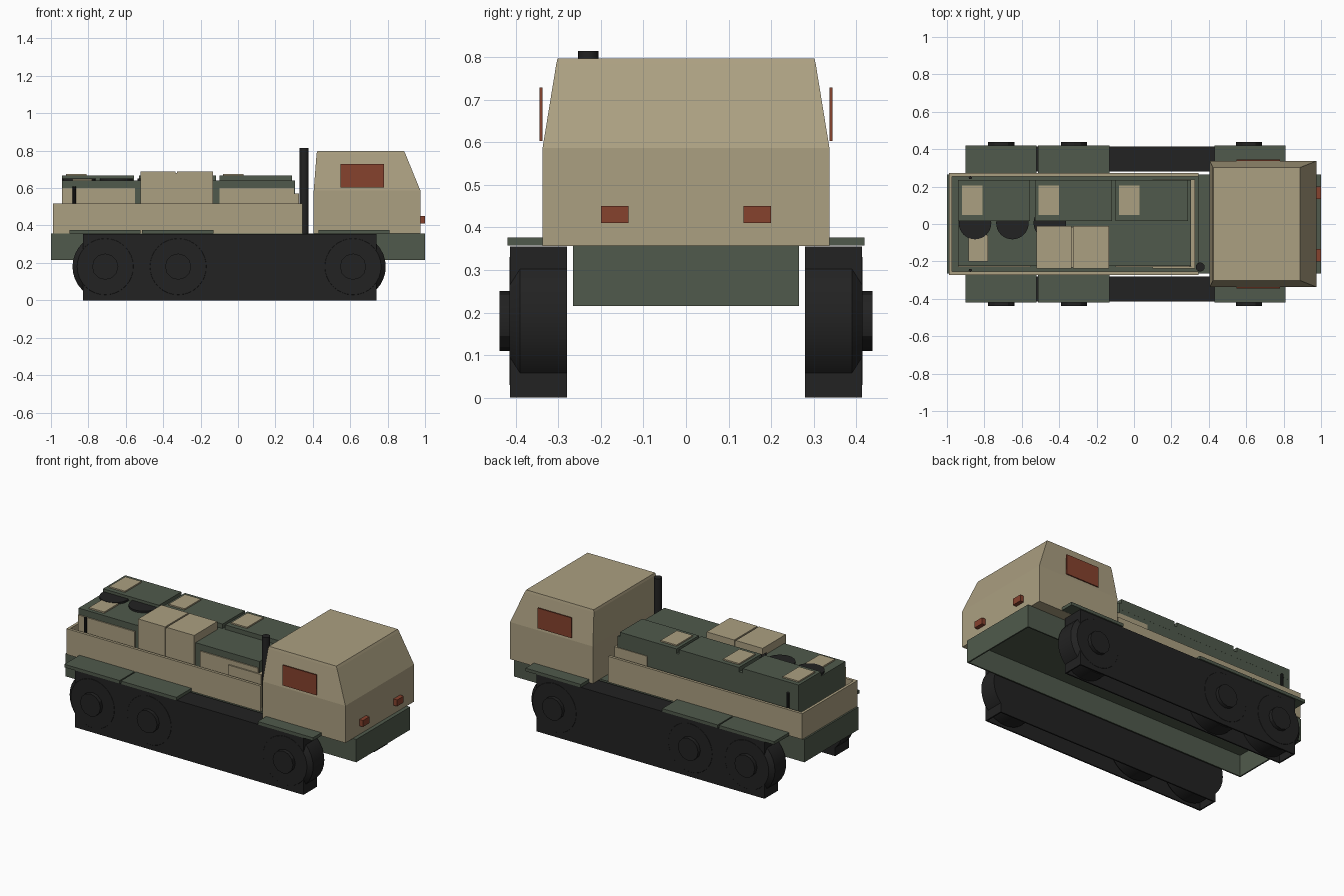
import bpy, bmesh, math
from mathutils import Matrix, Vector

cube = bpy.data.objects.get("Cube")
if cube:
    bpy.data.objects.remove(cube, do_unlink=True)


def material(name, rgb):
    m = bpy.data.materials.new(name)
    m.use_nodes = True
    m.diffuse_color = (*rgb, 1)
    bsdf = m.node_tree.nodes["Principled BSDF"]
    bsdf.inputs["Base Color"].default_value = (*rgb, 1)
    bsdf.inputs["Roughness"].default_value = 0.8
    return m


TAN = material("sand_tan", (0.41, 0.35, 0.22))
GREEN = material("dark_green", (0.08, 0.102, 0.072))
BLACK = material("soft_black", (0.016, 0.016, 0.016))
RED = material("rust_red", (0.24, 0.054, 0.027))


def finish(name, bm, mat):
    bmesh.ops.recalc_face_normals(bm, faces=bm.faces)
    mesh = bpy.data.meshes.new(name)
    bm.to_mesh(mesh)
    bm.free()
    mesh.materials.append(mat)
    ob = bpy.data.objects.new(name, mesh)
    bpy.context.collection.objects.link(ob)
    return ob


def box(name, mat, x, y, z, hollow=None):
    """Box from ranges; hollow is the z direction of the face left open."""
    bm = bmesh.new()
    bmesh.ops.create_cube(bm, size=1)
    for v in bm.verts:
        v.co = Vector((r[0] if c < 0 else r[1]) for c, r in zip(v.co, (x, y, z)))
    ob_open = []
    if hollow:
        bm.normal_update()
        ob_open = [f for f in bm.faces if f.normal.z * hollow > 0.9]
    ob = finish(name, bm, mat)
    if ob_open:
        # reopen the finished box on the chosen side and give the walls thickness
        bm = bmesh.new()
        bm.from_mesh(ob.data)
        bm.normal_update()
        cut = [f for f in bm.faces if f.normal.z * hollow > 0.9]
        bmesh.ops.delete(bm, geom=cut, context="FACES_ONLY")
        bm.to_mesh(ob.data)
        bm.free()
        wall = ob.modifiers.new("walls", "SOLIDIFY")
        wall.thickness = 0.012
        wall.offset = -1
    return ob


def turned(name, mat, profile, centre, axis="Z", sides=32):
    """Closed round part from (radius, height) rings along an axis."""
    bm = bmesh.new()
    rings = []
    for r, h in profile:
        angles = [2 * math.pi * i / sides for i in range(sides)]
        rings.append([bm.verts.new((r * math.cos(a), r * math.sin(a), h)) for a in angles])
    for a, b in zip(rings, rings[1:]):
        for i in range(sides):
            j = (i + 1) % sides
            bm.faces.new((a[i], a[j], b[j], b[i]))
    bm.faces.new(rings[0])
    bm.faces.new(rings[-1])
    turn = {"Z": 0, "+Y": -math.pi / 2, "-Y": math.pi / 2}[axis]
    bm.transform(Matrix.Translation(centre) @ Matrix.Rotation(turn, 4, "X"))
    ob = finish(name, bm, mat)
    bpy.ops.object.select_all(action="DESELECT")
    bpy.context.view_layer.objects.active = ob
    ob.select_set(True)
    bpy.ops.object.shade_smooth_by_angle(angle=math.radians(30))
    return ob


def span(side, a, b):
    return sorted((side * a, side * b))


# Hull, open underneath
box("chassis", GREEN, (-1, 0.999), (-0.265, 0.265), (0.215, 0.357), hollow=-1)

# Running gear on both sides
for side, label in ((1, "left"), (-1, "right")):
    axis = "+Y" if side > 0 else "-Y"
    box(f"{label}_track", BLACK, (-0.83, 0.74), span(side, 0.28, 0.414), (0, 0.355), hollow=-1)
    for i, x in enumerate((-0.71, -0.32, 0.615)):
        turned(f"{label}_wheel_{i}", BLACK,
               [(0.175, 0.28), (0.175, 0.39), (0.15, 0.415)], (x, 0, 0.18), axis)
        turned(f"{label}_hub_{i}", BLACK, [(0.07, 0.40), (0.07, 0.438)], (x, 0, 0.18), axis, 12)
    for i, x in enumerate(((-0.90, -0.52), (-0.512, -0.13), (0.43, 0.81))):
        box(f"{label}_fender_{i}", GREEN, x, span(side, 0.25, 0.42), (0.357, 0.376))

# Cab lofted from rectangles, with a thin vertical roof edge
bm = bmesh.new()
rings = []
for x0, x1, w, z in ((0.405, 0.975, 0.337, 0.356), (0.405, 0.975, 0.337, 0.587),
                     (0.42, 0.895, 0.305, 0.783), (0.424, 0.888, 0.302, 0.797)):
    rings.append([bm.verts.new(p) for p in
                  ((x0, -w, z), (x1, -w, z), (x1, w, z), (x0, w, z))])
for a, b in zip(rings, rings[1:]):
    for i in range(4):
        bm.faces.new((a[i], a[i - 1], b[i - 1], b[i]))
bm.faces.new(rings[0])
bm.faces.new(rings[-1])
finish("cab", bm, TAN)

for side, label in ((1, "left"), (-1, "right")):
    box(f"{label}_window", RED, (0.547, 0.78), span(side, 0.337, 0.344), (0.603, 0.729))
    box(f"{label}_headlight", RED, (0.97, 1.0), span(side, 0.135, 0.2), (0.41, 0.45))

# Cargo tray walls and floor
for side, label in ((1, "left"), (-1, "right")):
    box(f"{label}_tray_wall", TAN, (-0.99, 0.345), span(side, 0.255, 0.272), (0.357, 0.517))
    turned(f"{label}_rear_post", BLACK, [(0.009, 0.40), (0.009, 0.608)],
           (-0.875, side * 0.248, 0), sides=10)
    box(f"{label}_front_panel", TAN, (0.10, 0.325), span(side, 0.226, 0.239), (0.36, 0.57))
box("rear_tray_wall", TAN, (-0.99, -0.973), (-0.256, 0.256), (0.357, 0.517))
box("front_bulkhead", TAN, (0.306, 0.327), (-0.235, 0.235), (0.36, 0.57))
box("tray_floor", GREEN, (-0.975, 0.345), (-0.256, 0.256), (0.357, 0.375))

# Equipment block with raised lockers along its left half
box("equipment_block", GREEN, (-0.94, 0.305), (-0.224, 0.235), (0.37, 0.64))
for i, (x0, x1) in enumerate(((-0.94, -0.555), (-0.53, -0.118), (-0.10, 0.29))):
    box(f"locker_{i}", GREEN, (x0, x1), (0.017, 0.2355), (0.60, 0.668))
    box(f"locker_hatch_{i}", TAN, (x0 + 0.02, x0 + 0.13), (0.047, 0.207), (0.66, 0.676))
box("right_hatch", TAN, (-0.885, -0.78), (-0.2, -0.06), (0.63, 0.649))
for i, x in enumerate(((-0.94, -0.55), (-0.10, 0.30))):
    box(f"right_side_plate_{i}", TAN, x, (-0.231, -0.22), (0.40, 0.6))

# Round covers and storage boxes on the right half
for i, x in enumerate((-0.85, -0.65, -0.45)):
    turned(f"round_cover_{i}", BLACK, [(0.087, 0.62), (0.087, 0.651)], (x, 0.005, 0))
for i, x in enumerate(((-0.52, -0.335), (-0.325, -0.135))):
    box(f"storage_box_{i}", TAN, x, (-0.238, -0.01), (0.40, 0.69))
box("storage_joint", TAN, (-0.34, -0.32), (-0.232, -0.015), (0.40, 0.68))

# Exhaust stack behind the cab
turned("exhaust_stack", BLACK, [(0.024, 0.355), (0.024, 0.815)], (0.354, -0.23, 0), sides=16)
